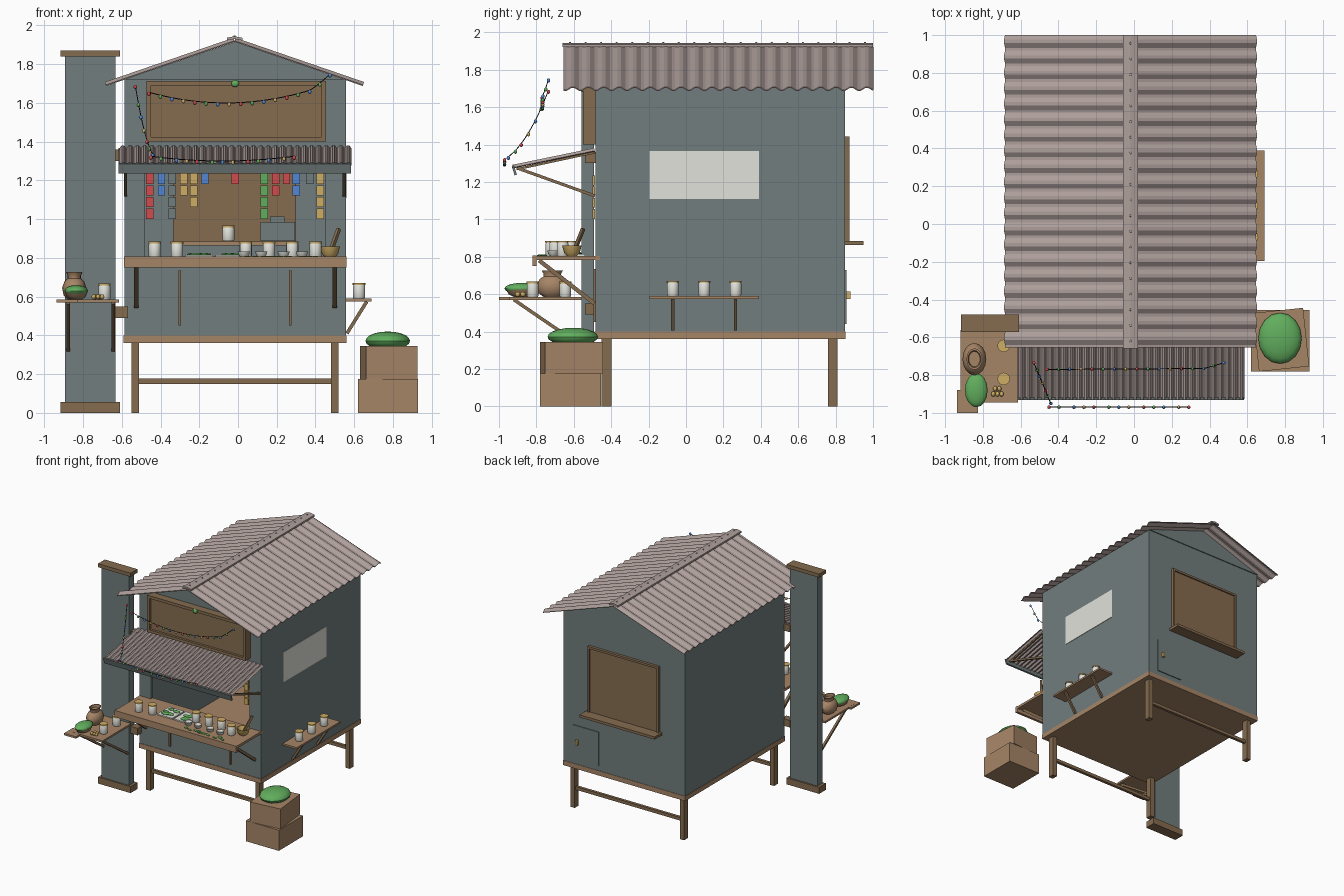
import bpy, bmesh, math, random
from mathutils import Vector, Matrix

if "Cube" in bpy.data.objects:
    bpy.data.objects.remove(bpy.data.objects["Cube"])

random.seed(4)
COLORS = {"slate paint": (.165, .205, .205), "light wood": (.38, .235, .135),
          "brown wood": (.235, .15, .08), "roof sheet": (.42, .345, .325),
          "off white": (.76, .76, .71), "leaf green": (.12, .42, .11),
          "red": (.64, .07, .075), "blue": (.085, .24, .66),
          "gold": (.62, .42, .13), "black cord": (.012, .012, .012)}
M = {}
for n, c in COLORS.items():
    M[n] = bpy.data.materials.new(n)
    M[n].diffuse_color = (*c, 1)
WALL, TAN, BROWN, ROOF, WHITE, GREEN, RED, BLUE, GOLD, CORD = COLORS


def finish(name, bm, *mats, smooth=False):
    me = bpy.data.meshes.new(name)
    bmesh.ops.recalc_face_normals(bm, faces=bm.faces)
    bm.to_mesh(me)
    bm.free()
    ob = bpy.data.objects.new(name, me)
    bpy.context.collection.objects.link(ob)
    for m in mats:
        me.materials.append(M[m])
    if smooth:
        bpy.context.view_layer.objects.active = ob
        ob.select_set(True)
        bpy.ops.object.shade_smooth_by_angle(angle=math.radians(40))
        ob.select_set(False)
    return ob


def box(name, x, y, z, mat, rot=0):
    """Box from (min, max) pairs, optionally turned about z."""
    bm = bmesh.new()
    size = [b - a for a, b in (x, y, z)]
    mid = Vector([(a + b) / 2 for a, b in (x, y, z)])
    bmesh.ops.create_cube(bm, size=1, matrix=Matrix.Translation(mid)
                          @ Matrix.Rotation(math.radians(rot), 4, 'Z') @ Matrix.Diagonal((*size, 1)))
    return finish(name, bm, mat)


def beam(name, p, q, w, mat):
    p, q = Vector(p), Vector(q)
    d = q - p
    bm = bmesh.new()
    bmesh.ops.create_cube(bm, size=1, matrix=Matrix.Translation((p + q) / 2)
                          @ d.to_track_quat('Z', 'Y').to_matrix().to_4x4() @ Matrix.Diagonal((w, w, d.length, 1)))
    return finish(name, bm, mat)


def lathe(name, prof, loc, mats, split=9, sx=1, sy=1, n=16):
    """Turned shape; faces above height 'split' take the second colour."""
    bm = bmesh.new()
    rings = [[bm.verts.new((loc[0] + sx * r * math.cos(2 * math.pi * i / n),
                            loc[1] + sy * r * math.sin(2 * math.pi * i / n), loc[2] + z))
              for i in range(n)] for r, z in prof]
    for (a, b), (pa, pb) in zip(zip(rings, rings[1:]), zip(prof, prof[1:])):
        for i in range(n):
            f = bm.faces.new((a[i], a[(i + 1) % n], b[(i + 1) % n], b[i]))
            f.material_index = int((pa[1] + pb[1]) / 2 > split)
    bm.faces.new(rings[0])
    bm.faces.new(rings[-1]).material_index = len(mats) - 1
    return finish(name, bm, *mats, smooth=True)


def ball(name, loc, radii, mat):
    bm = bmesh.new()
    bmesh.ops.create_uvsphere(bm, u_segments=16, v_segments=10, radius=1,
                              matrix=Matrix.Translation(loc) @ Matrix.Diagonal((*radii, 1)))
    return finish(name, bm, mat, smooth=True)


def jar(x, y, z):
    lathe("jar", [(.028, 0), (.031, .006), (.031, .066), (.028, .071), (.033, .0711), (.033, .081)],
          (x, y, z), (WHITE, GOLD), .0705)


def corrugated(name, p, q, along, length, count, amp, mat):
    """Ribbed sheet: edge p to edge q, ribs repeated along an axis."""
    p, q, along = Vector(p), Vector(q), Vector(along)
    up = (q - p).cross(along).normalized()
    up *= 1 if up.z > 0 else -1
    bm = bmesh.new()
    rows = []
    for i in range(count):
        for t, h in ((0, 0), (.2, 0), (.5, 1), (.7, 1)):
            off = along * (length * (i + t) / count) + up * amp * h
            rows.append((bm.verts.new(p + off), bm.verts.new(q + off)))
    off = along * length
    rows.append((bm.verts.new(p + off), bm.verts.new(q + off)))
    for a, b in zip(rows, rows[1:]):
        bm.faces.new((a[0], a[1], b[1], b[0]))
    ob = finish(name, bm, mat)
    mod = ob.modifiers.new("thickness", 'SOLIDIFY')
    mod.thickness, mod.offset = .006, 0


# Hut shell: floor, walls and front opening
X0, X1, Y0, Y1, ZF, ZT = -.587, .557, -.485, .85, .40, 1.72
box("floor", (X0 - .003, X1 + .003), (Y0 - .004, Y1 + .003), (.36, ZF), TAN)
box("left_wall", (X0, X0 + .03), (Y0, Y1), (ZF, ZT), WALL)
box("right_wall", (X1 - .03, X1), (Y0, Y1), (ZF, ZT), WALL)
box("back_wall", (X0 + .03, X1 - .03), (Y1 - .03, Y1), (ZF, ZT), WALL)
front = (Y0, Y0 + .03)
box("front_lower_wall", (X0 + .03, X1 - .03), front, (ZF, .78), WALL)
box("front_upper_wall", (X0 + .03, X1 - .03), front, (1.28, ZT), WALL)
box("front_left_post", (X0 + .03, -.48), front, (.78, 1.28), WALL)
box("front_right_post", (.45, X1 - .03), front, (.78, 1.28), WALL)
for y in (Y0 - .008, Y1 - .022):
    bm = bmesh.new()
    f = bm.faces.new([bm.verts.new(v) for v in ((X0, y, ZT), (X1, y, ZT), (-.015, y, 1.915))])
    g = bmesh.ops.extrude_face_region(bm, geom=[f])
    bmesh.ops.translate(bm, vec=(0, .03, 0), verts=[v for v in g["geom"] if isinstance(v, bmesh.types.BMVert)])
    finish("gable", bm, WALL)

# Legs and cross rails
for y in (-.425, .785):
    for x in (-.53, .50):
        box("leg", (x - .02, x + .02), (y - .026, y + .026), (0, .36), BROWN)
    box("leg_rail", (-.51, .48), (y - .012, y + .012), (.15, .177), BROWN)

# Roof, ridge cap and awning
for x in (-.682, .645):
    corrugated("roof_side", (-.018, -.655, 1.918), (x, -.655, 1.69), (0, 1, 0), 1.655, 20, .016, ROOF)
for s in (-1, 1):
    bm = bmesh.new()
    vs = [bm.verts.new((-.018 + s * a, y, z)) for y in (-.66, 1.0)
          for a, z in ((0, 1.93), (.04, 1.922), (.04, 1.936), (0, 1.944))]
    bmesh.ops.convex_hull(bm, input=vs)
    finish("ridge_cap", bm, ROOF)
for i in range(20):
    ball("ridge_screw", (-.018, -.62 + .083 * i, 1.944), (.006, .006, .004), ROOF)
corrugated("awning", (-.617, -.488, 1.365), (-.617, -.925, 1.275), (1, 0, 0), 1.2, 32, .014, ROOF)
bm = bmesh.new()
bmesh.ops.create_cube(bm, size=1, matrix=Matrix.Translation((-.017, -.918, 1.262))
                      @ Matrix.Rotation(.3, 4, 'X') @ Matrix.Diagonal((1.2, .013, .052, 1)))
finish("awning_fascia", bm, WALL)
for x in (-.58, .547):
    beam("awning_strut", (x, -.487, 1.125), (x, -.905, 1.275), .016, BROWN)
    beam("awning_rafter", (x, -.487, 1.358), (x, -.905, 1.268), .012, BROWN)

# Sign board with raised frame
box("sign_panel", (-.46, .445), (-.53, Y0), (1.41, 1.70), BROWN)
for z in (1.40, 1.69):
    box("sign_frame", (-.472, .455), (-.55, Y0), (z, z + .024), BROWN)
for x in (-.472, .431):
    box("sign_frame", (x, x + .024), (-.55, Y0), (1.424, 1.69), BROWN)
ball("sign_ornament", (-.015, -.555, 1.70), (.02, .012, .018), GREEN)

# Side pillar and its ties
box("pillar", (-.893, -.633), (-.56, -.493), (.05, 1.84), WALL)
box("pillar_base", (-.917, -.61), (-.572, -.48), (0, .055), BROWN)
box("pillar_cap", (-.917, -.61), (-.572, -.48), (1.84, 1.87), BROWN)
for z in (.49, 1.30):
    box("pillar_tie", (-.64, X0 + .02), (-.54, -.482), (z, z + .06), BROWN)

# Windows, back hatch and sill
box("side_window", (X1, X1 + .004), (-.195, .39), (1.11, 1.365), WHITE)
box("back_shutter", (-.335, .30), (.80, .862), (.875, 1.435), BROWN)
for x in (-.352, .30):
    box("shutter_frame", (x, x + .018), (Y1 - .01, .873), (.875, 1.44), BROWN)
box("shutter_frame", (-.352, .318), (Y1 - .01, .873), (1.425, 1.443), BROWN)
box("back_sill", (-.37, .336), (Y1 - .01, .95), (.862, .884), BROWN)
box("back_hatch", (.225, .465), (Y1, .858), (.44, .73), WALL)
box("hatch_handle", (.41, .43), (.858, .88), (.575, .615), GOLD)

# Serving counter with braces and battens
box("counter_top", (X0, X1), (-.81, -.46), (.782, .803), TAN)
box("counter_apron", (X0 - .002, X1 + .002), (-.822, -.80), (.75, .806), TAN)
for x in (-.525, .50):
    beam("counter_brace", (x, -.49, .55), (x, -.785, .78), .022, BROWN)
for x in (-.30, .27):
    box("front_batten", (x - .007, x + .007), (-.495, Y0), (.45, .735), BROWN)

# Inside shelf with till and jar
box("inner_shelf", (-.285, .30), (.45, .79), (.865, .885), TAN)
box("till", (.115, .295), (.55, .72), (.886, .985), WALL)
box("till_top", (.165, .24), (.60, .66), (.986, 1.015), WALL)
jar(-.05, .5, .886)

# Hanging packets: position, colour, count
for x, c, n in ((-.455, RED, 4), (-.395, BLUE, 2), (-.34, WALL, 4), (-.28, GOLD, 2), (-.228, GOLD, 3),
                (-.17, BLUE, 1), (-.015, RED, 1), (.135, GREEN, 4), (.195, RED, 2), (.25, RED, 1),
                (.30, BLUE, 2), (.37, WALL, 1), (.425, GOLD, 4)):
    for k in range(n):
        z = 1.235 - .06 * k
        box("packet", (x - .019, x + .019), (-.50, -.487), (z - .053, z), c)

# Goods on the counter
for x, y in ((-.43, -.72), (-.315, -.70), (.04, -.62), (.16, -.62), (.28, -.62), (.40, -.66)):
    jar(x, y, .804)
BOWL = [(.5, 0), (.8, .3), (1, 1), (.88, 1), (.6, .35)]
for x in (.03, .12, .235, .33):
    lathe("small_bowl", [(.032 * r, .03 * z) for r, z in BOWL], (x, -.71, .804), (WHITE,))
lathe("mortar", [(.052 * r, .055 * z) for r, z in BOWL], (.475, -.61, .804), (GOLD,))
beam("pestle", (.475, -.60, .825), (.52, -.55, .95), .018, BROWN)
for x in (-.20, -.045):
    box("tray", (x - .07, x + .07), (-.70, -.54), (.804, .814), WHITE)
    for i in range(9):
        ball("herbs", (x + random.uniform(-.045, .045), -.62 + random.uniform(-.055, .055), .817),
             (.024, .018, .008), GREEN)
for i in range(14):
    ball("loose_leaf", (random.uniform(.03, .40), random.uniform(-.79, -.745), .806), (.017, .01, .005), GREEN)

# Right shelf
box("right_shelf", (X1, .69), (-.195, .39), (.575, .59), TAN)
for y in (-.07, .265):
    beam("right_shelf_brace", (X1 + .005, y, .41), (.665, y, .575), .018, BROWN)
for y in (-.07, .097, .265):
    jar(.625, y, .59)

# Left shelf with pot, melon bowl, jars and eggs
box("left_shelf", (-.918, -.615), (-.945, -.56), (.57, .586), TAN)
box("left_shelf_end", (-.938, -.825), (-1.0, -.88), (.569, .585), TAN)
for x in (-.875, -.645):
    beam("left_shelf_brace", (x, -.562, .325), (x, -.92, .57), .018, BROWN)
lathe("clay_pot", [(.035, 0), (.055, .02), (.063, .06), (.05, .095), (.034, .108), (.034, .122),
                   (.042, .14), (.034, .14), (.03, .12)], (-.845, -.715, .586), (TAN,), sy=1.35)
lathe("basket", [(.06 * r, .04 * z) for r, z in BOWL], (-.835, -.88, .586), (TAN,), sy=1.4)
ball("melon", (-.835, -.88, .63), (.06, .09, .03), GREEN)
jar(-.69, -.645, .586)
jar(-.69, -.82, .586)
for i in range(5):
    ball("egg", (-.745 + .022 * (i % 3) + .01 * (i // 3), -.90 + .028 * (i // 3), .599), (.011, .014, .013), GOLD)

# Stacked crates with large melon
box("lower_crate", (.62, .93), (-.78, -.455), (0, .175), TAN)
box("upper_crate", (.645, .912), (-.768, -.457), (.175, .345), TAN, rot=6)
ball("large_melon", (.773, -.605, .372), (.115, .135, .048), GREEN)


# Light strings: cord plus bulbs coloured in turn
def light_string(pts, bulbs):
    cu = bpy.data.curves.new("light_cord", 'CURVE')
    cu.dimensions, cu.bevel_depth, cu.bevel_resolution = '3D', .0025, 0
    sp = cu.splines.new('POLY')
    sp.points.add(len(pts) - 1)
    for p, v in zip(sp.points, pts):
        p.co = (*v, 1)
    cu.materials.append(M[CORD])
    bpy.context.collection.objects.link(bpy.data.objects.new("light_cord", cu))
    for i in range(bulbs):
        v = pts[round(i * (len(pts) - 1) / (bulbs - 1))]
        ball("bulb", (v[0], v[1], v[2] - .008), (.009, .009, .011), (RED, GREEN, BLUE, GOLD)[i % 4])


def sag(a, b, drop, n=28):
    return [Vector(a).lerp(Vector(b), i / n) - Vector((0, 0, 4 * drop * i / n * (1 - i / n))) for i in range(n + 1)]


light_string(sag((-.46, -.77, 1.655), (.37, -.765, 1.665), .06), 15)
light_string(sag((.37, -.765, 1.665), (.475, -.735, 1.75), .005), 3)
light_string(sag((-.45, -.97, 1.325), (.29, -.97, 1.325), .025), 13)
light_string(sag((-.53, -.735, 1.69), (-.44, -.95, 1.335), .05), 7)

for m in bpy.data.materials:
    if m.users and not m.is_grease_pencil:
        m.use_nodes = True
        m.node_tree.nodes["Principled BSDF"].inputs["Base Color"].default_value = m.diffuse_color
